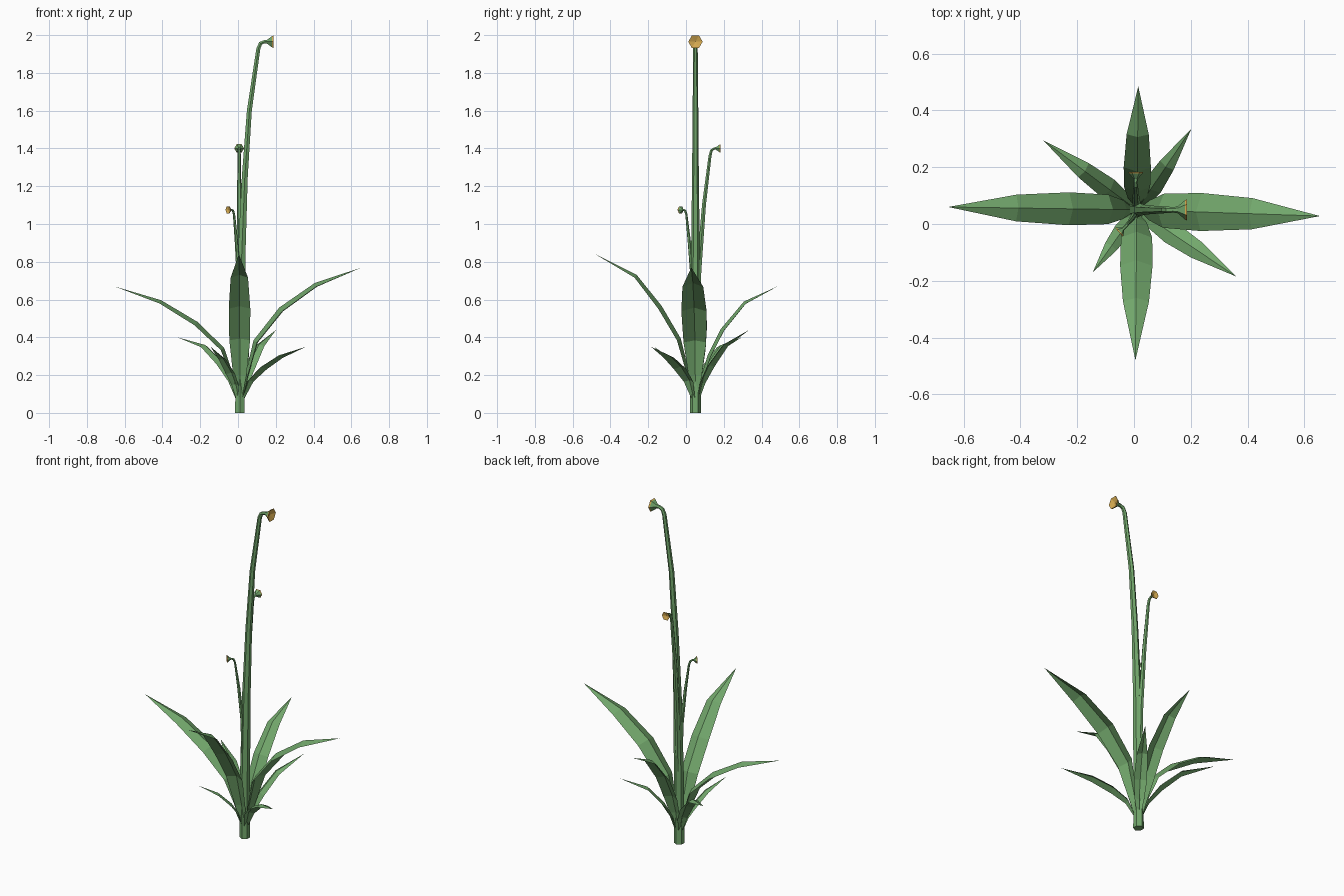
import bpy, bmesh, math
from mathutils import Vector

if "Cube" in bpy.data.objects:
    bpy.data.objects.remove(bpy.data.objects["Cube"])


def material(name, rgb):
    m = bpy.data.materials.new(name)
    m.diffuse_color = (*rgb, 1)
    m.use_nodes = True
    m.node_tree.nodes["Principled BSDF"].inputs["Base Color"].default_value = m.diffuse_color
    return m


GREEN = material("leaf green", (0.17, 0.39, 0.15))
GOLD = material("flower gold", (0.66, 0.40, 0.08))
ROOT = Vector((0.01, 0.05, 0))
SIDES = 6


def finish(bm, name):
    me = bpy.data.meshes.new(name)
    bm.to_mesh(me)
    bm.free()
    for m in (GREEN, GOLD):
        me.materials.append(m)
    bpy.context.collection.objects.link(bpy.data.objects.new(name, me))


def stem(name, path, flower_dir, size):
    """Six-sided tube along (x, y, z, radius) points, ending in a cupped flower."""
    pts = [(Vector(p[:3]), p[3]) for p in path]
    d = Vector(flower_dir).normalized()
    end, r = pts[-1]
    # flared flower: neck, cup edge and short rim
    for along, rad in ((0.35, r * 1.15), (1.05, size * 0.9), (1.25, size)):
        pts.append((end + d * size * along, rad))
    side = d.cross(Vector((0, 0, 1))).normalized()
    bm = bmesh.new()
    rings = []
    for i, (p, rad) in enumerate(pts):
        t = (pts[min(i + 1, len(pts) - 1)][0] - pts[max(i - 1, 0)][0]).normalized()
        if i == 0:
            t = Vector((0, 0, 1))
        elif i >= len(path):
            t = d
        u = (side - t * side.dot(t)).normalized()
        v = t.cross(u)
        rings.append([bm.verts.new(p + rad * (u * math.cos(a) + v * math.sin(a)))
                      for a in (2 * math.pi * k / SIDES for k in range(SIDES))])
    for i, (a, b) in enumerate(zip(rings, rings[1:])):
        for k in range(SIDES):
            n = (k + 1) % SIDES
            f = bm.faces.new((a[k], a[n], b[n], b[k]))
            f.material_index = int(i == len(rings) - 2)
    bm.faces.new(rings[0][::-1])
    # gold recessed centre
    centre = bm.verts.new(pts[-1][0] - d * size * 0.35)
    for k in range(SIDES):
        f = bm.faces.new((rings[-1][k], rings[-1][(k + 1) % SIDES], centre))
        f.material_index = 1
    finish(bm, name)


def leaf(name, tip, profile):
    """Ridged blade: profile rows are (distance out, height, half width)."""
    out = Vector((tip[0], tip[1], 0)) - ROOT
    length = out.length
    out.normalize()
    side = Vector((-out.y, out.x, 0))
    rows = profile + [(length, tip[2], 0)]
    bm = bmesh.new()
    strips = []
    for i, (dist, z, w) in enumerate(rows):
        mid = ROOT + out * dist + Vector((0, 0, z))
        a, b = rows[max(i - 1, 0)], rows[min(i + 1, len(rows) - 1)]
        tangent = (out * (b[0] - a[0]) + Vector((0, 0, b[1] - a[1]))).normalized()
        up = tangent.cross(side)
        if w == 0:
            strips.append([bm.verts.new(mid)])
        else:
            strips.append([bm.verts.new(mid + side * w * s - up * w * 0.4 * abs(s)
                                        + up * w * 0.15) for s in (-1, 0, 1)])
    for a, b in zip(strips, strips[1:]):
        for k in (0, 1):
            if len(b) == 1:
                bm.faces.new((a[k], b[0], a[k + 1]))
            else:
                bm.faces.new((a[k], b[k], b[k + 1], a[k + 1]))
    finish(bm, name)


# Flower stems
stem("main_stem", [(0.01, 0.05, 0, 0.029), (0.012, 0.05, 0.4, 0.027),
                   (0.02, 0.05, 0.85, 0.023), (0.036, 0.05, 1.25, 0.018),
                   (0.06, 0.05, 1.6, 0.015), (0.108, 0.05, 1.93, 0.012),
                   (0.12, 0.05, 1.957, 0.011), (0.14, 0.05, 1.965, 0.010)],
     (1, 0, 0), 0.038)
stem("back_stem", [(0.01, 0.055, 0.3, 0.015), (0.01, 0.068, 0.75, 0.015),
                   (0.007, 0.095, 1.1, 0.012), (0.006, 0.127, 1.36, 0.009),
                   (0.006, 0.135, 1.39, 0.008), (0.006, 0.15, 1.4, 0.007)],
     (0, 1, 0), 0.026)
stem("front_stem", [(0.008, 0.045, 0.3, 0.011), (0.004, 0.035, 0.7, 0.011),
                    (-0.008, 0.018, 0.9, 0.009), (-0.021, 0.002, 1.05, 0.006),
                    (-0.026, -0.004, 1.07, 0.006), (-0.033, -0.012, 1.075, 0.005)],
     (-0.75, -0.66, 0), 0.021)

# Long leaves
leaf("right_leaf", (0.655, 0.028, 0.77),
     [(0.015, 0.08, 0.012), (0.035, 0.2, 0.035), (0.08, 0.38, 0.060),
      (0.215, 0.55, 0.067), (0.40, 0.68, 0.055)])
leaf("left_leaf", (-0.655, 0.06, 0.67),
     [(0.015, 0.08, 0.012), (0.04, 0.2, 0.033), (0.09, 0.34, 0.052),
      (0.23, 0.475, 0.058), (0.42, 0.59, 0.047)])
leaf("front_leaf", (0.005, -0.48, 0.84),
     [(0.015, 0.08, 0.012), (0.035, 0.2, 0.035), (0.085, 0.39, 0.055),
      (0.185, 0.56, 0.057), (0.315, 0.725, 0.046)])
leaf("back_leaf", (0.015, 0.485, 0.67),
     [(0.015, 0.08, 0.012), (0.035, 0.19, 0.033), (0.07, 0.30, 0.046),
      (0.14, 0.44, 0.048), (0.26, 0.585, 0.039)])

# Short leaves
leaf("front_right_leaf", (0.36, -0.185, 0.35),
     [(0.015, 0.07, 0.010), (0.06, 0.17, 0.030), (0.14, 0.24, 0.040),
      (0.25, 0.30, 0.033)])
leaf("back_left_leaf", (-0.32, 0.295, 0.40),
     [(0.015, 0.07, 0.010), (0.05, 0.17, 0.028), (0.12, 0.265, 0.038),
      (0.23, 0.355, 0.031)])
leaf("back_right_leaf", (0.202, 0.335, 0.44),
     [(0.015, 0.07, 0.010), (0.04, 0.16, 0.026), (0.09, 0.25, 0.036),
      (0.185, 0.36, 0.029)])
leaf("front_left_leaf", (-0.145, -0.17, 0.35),
     [(0.015, 0.07, 0.010), (0.04, 0.15, 0.022), (0.08, 0.21, 0.030),
      (0.155, 0.285, 0.024)])
